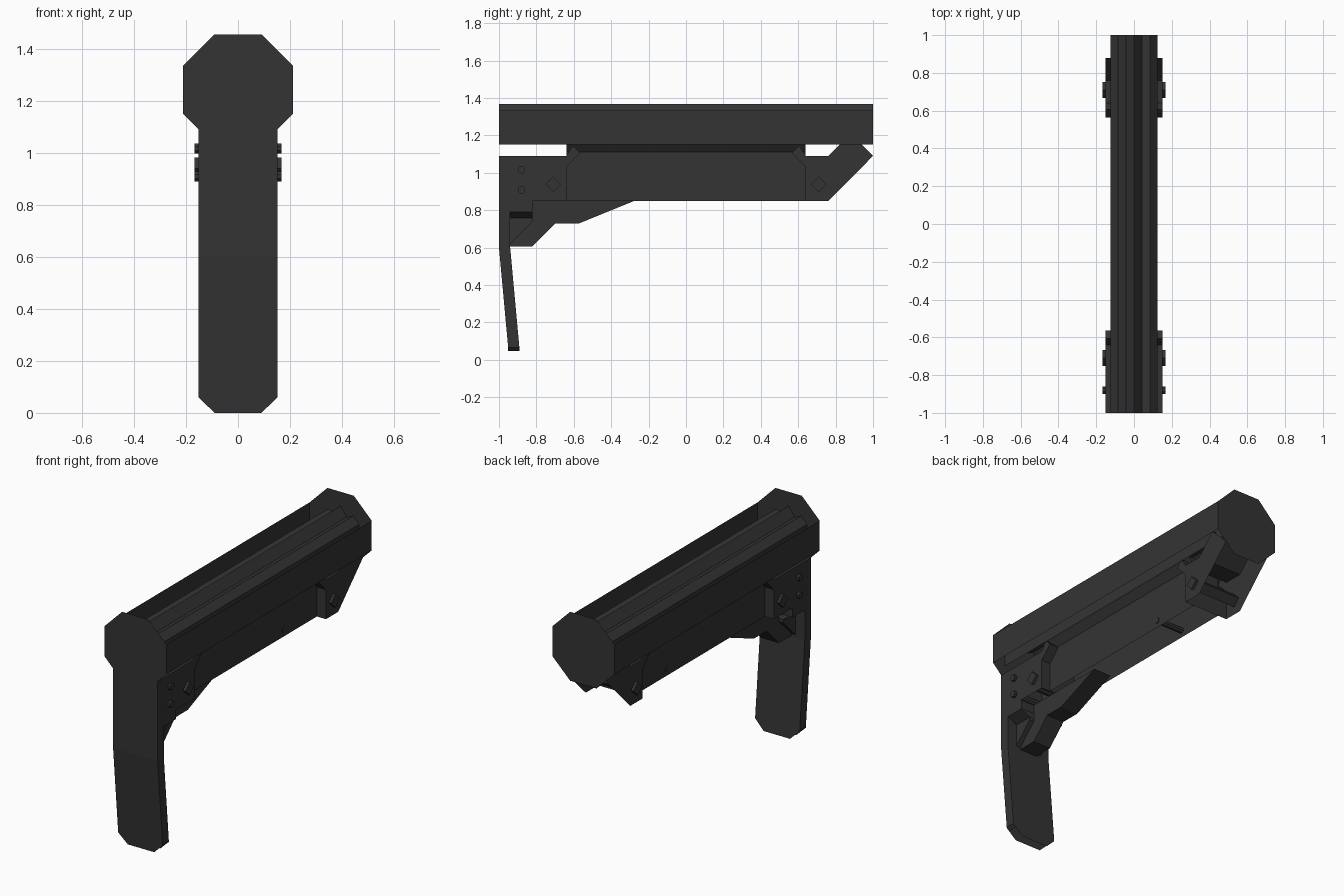
import bpy, bmesh, math

cube = bpy.data.objects.get("Cube")
if cube:
    bpy.data.objects.remove(cube, do_unlink=True)

mat = bpy.data.materials.new("charcoal_polymer")
mat.use_nodes = True
COLOR = (0.034, 0.034, 0.034, 1)
mat.diffuse_color = COLOR
bsdf = mat.node_tree.nodes["Principled BSDF"]
bsdf.inputs["Base Color"].default_value = COLOR
bsdf.inputs["Roughness"].default_value = 0.8


def finish(name, bm, mirror=False):
    bmesh.ops.remove_doubles(bm, verts=bm.verts, dist=0.0005)
    bmesh.ops.recalc_face_normals(bm, faces=bm.faces)
    mesh = bpy.data.meshes.new(name)
    bm.to_mesh(mesh)
    bm.free()
    mesh.materials.append(mat)
    obj = bpy.data.objects.new(name, mesh)
    bpy.context.collection.objects.link(obj)
    if mirror:
        obj.modifiers.new("Mirror", 'MIRROR')


def sheets(name, polygons, mirror=False):
    """Thin shell made of separate flat polygons."""
    bm = bmesh.new()
    for poly in polygons:
        bm.faces.new([bm.verts.new(p) for p in poly])
    finish(name, bm, mirror)


def prism(name, profile, reach, axis='X', open_edges=()):
    """Extrude a (y, z) profile along X or an (x, z) profile along Y."""
    def place(p, t):
        return (t, p[0], p[1]) if axis == 'X' else (p[0], t, p[1])
    bm = bmesh.new()
    ends = [[bm.verts.new(place(p, t)) for p in profile] for t in (-reach, reach)]
    for ring in ends:
        bm.faces.new(ring)
    n = len(profile)
    for i in range(n):
        if i not in open_edges:
            j = (i + 1) % n
            bm.faces.new((ends[0][i], ends[0][j], ends[1][j], ends[1][i]))
    finish(name, bm)


def both_sides(half):
    """Complete a right-hand outline with its reflection."""
    return half + [(-x, z) for x, z in reversed(half) if x > 0]


def ngon(y, z, radius, sides, turn=0.0):
    return [(y + radius * math.cos(turn + math.tau * i / sides),
             z + radius * math.sin(turn + math.tau * i / sides))
            for i in range(sides)]


# Octagonal end plates and the side walls between them
W = 0.212
cap_half = [(0.09, 1.03), (W, 1.15), (W, 1.333), (0.09, 1.455)]
sheets("rear_plate", [[(x, 1, z) for x, z in both_sides(cap_half)]])
sheets("side_walls", [[(W, -1, 1.15), (W, 1, 1.15), (W, 1, 1.333), (W, -1, 1.333)]],
       mirror=True)

# Butt plate: octagon running into a pad that leans back at the foot
B = 0.152
LOW = 0.848
upper_half = [(B, 0.6), (B, 1.09)] + cap_half[1:]
foot_half = [(0.09, 0), (B, 0.06), (B, 0.6)]


def lean(z, y_top):
    return y_top + (0.6 - z) * 0.092


sheets("butt_plate", [
    [(x, -1, z) for x, z in both_sides(upper_half)],
    [(x, lean(z, -1), z) for x, z in both_sides(foot_half)],
    [(x, lean(z, -0.94), z) for x, z in both_sides(foot_half)],
    [(-B, -0.94, 0.6), (B, -0.94, 0.6), (B, -0.94, LOW), (-B, -0.94, LOW)],
])
side_front, side_back = lean(0.065, -1), lean(0.065, -0.94)
sheets("butt_sides", [
    [(B, -1, LOW), (B, -1, 0.6), (B, side_front, 0.065),
     (B, side_back, 0.065), (B, -0.94, 0.6), (B, -0.94, LOW)],
    [(B, side_front, 0.065), (B, side_back, 0.065),
     (0.135, side_back, 0.047), (0.135, side_front, 0.047)],
], mirror=True)

# Top tube with shoulders and a central ridge, open underneath
tube = both_sides([(0.125, 1.16), (0.125, 1.288), (0.085, 1.328),
                   (0.042, 1.31), (0, 1.368)])
prism("top_tube", tube, 1, 'Y', open_edges=(len(tube) - 1,))

# Hollow main body flaring out to meet the tube
prism("main_body", both_sides([(0.09, LOW), (0.09, 1.11), (0.125, 1.16)]),
      0.64, 'Y', open_edges=(2, 5))

# Front bracket with hooked tip, hollow underneath
hook = [(0.64, LOW), (0.64, 1.03), (0.565, 1.105), (0.605, 1.145), (0.64, 1.09)]
front_profile = [(-y, z) for y, z in hook]
front_profile += [(-1, 1.09), (-1, LOW), (-0.94, LOW), (-0.94, 0.79),
                  (-0.82, 0.79), (-0.82, LOW)]
prism("front_bracket", front_profile, B, open_edges=(5, 6, 8, 10))

# Rear bracket, hollow toward the rear and below
rear_profile = hook + [(0.76, 1.09), (0.88, 1.21), (1, 1.09), (0.76, LOW)]
prism("rear_bracket", rear_profile, B, open_edges=(6, 7, 8))

# Release lever under the body, with its gusset and sloped lip
prism("release_lever", [(-0.94, 0.607), (-0.82, 0.607), (-0.70, 0.728),
                        (-0.575, 0.728), (-0.28, LOW), (-0.82, LOW),
                        (-0.82, 0.76), (-0.94, 0.76)], 0.06)
prism("lever_gusset", [(-0.94, 0.62), (-0.82, 0.74), (-0.82, 0.76),
                       (-0.94, 0.76)], 0.09)
sheets("lever_lip", [[(B, -0.94, 0.79), (B, -0.82, 0.79),
                      (0.09, -0.82, 0.757), (0.09, -0.94, 0.757)]], mirror=True)

# Pins running right through the brackets and body
for name, y, z, radius, sides, reach in (
        ("upper_bolt", -0.88, 1.016, 0.021, 8, 0.168),
        ("lower_bolt", -0.88, 0.909, 0.021, 8, 0.168),
        ("front_stud", -0.71, 0.939, 0.042, 4, 0.168),
        ("rear_stud", 0.71, 0.939, 0.042, 4, 0.168),
        ("cross_pin", 0.315, 0.893, 0.018, 8, 0.094)):
    turn = math.pi / 8 if sides == 8 else 0
    prism(name, ngon(y, z, radius, sides, turn), reach)
